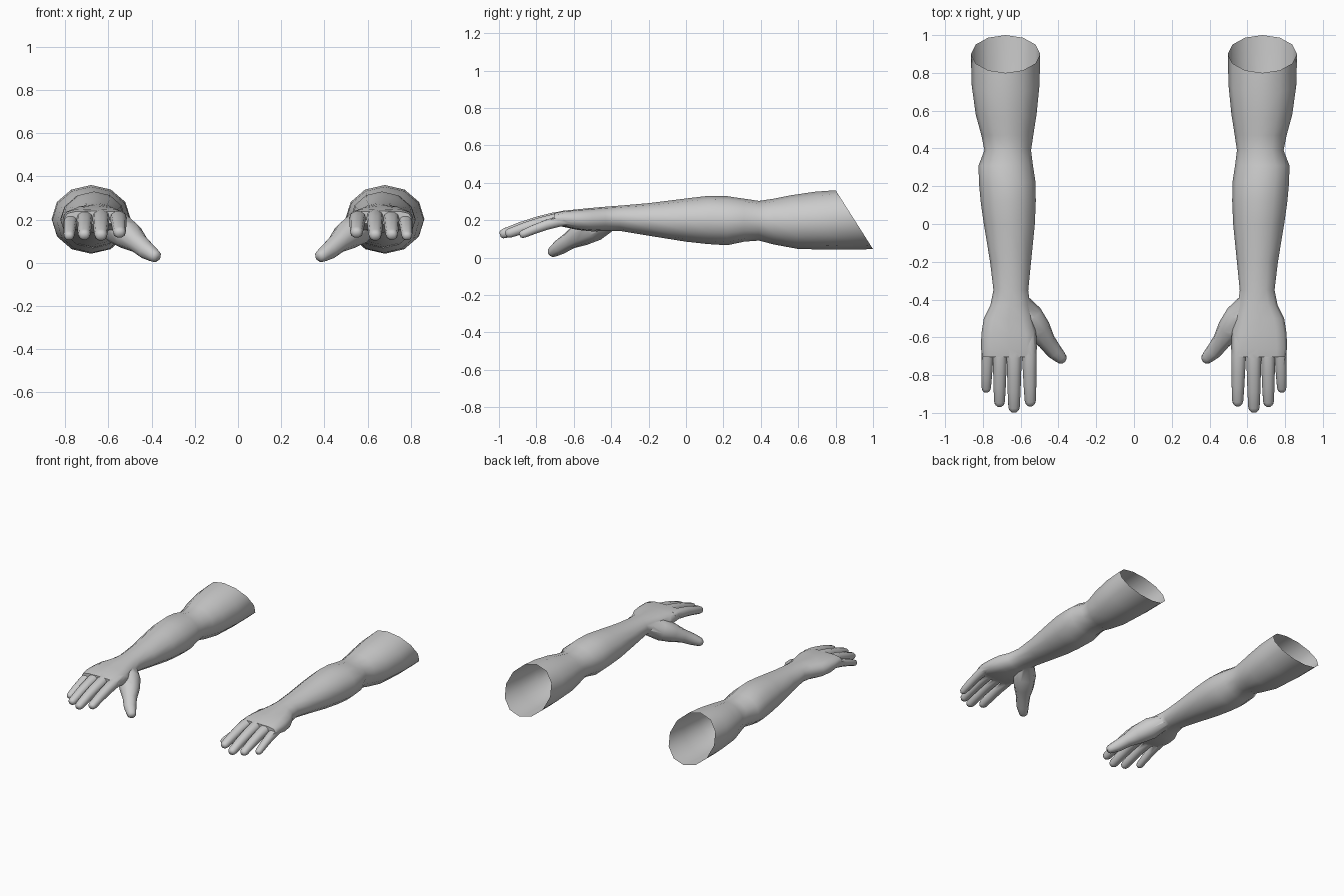
import bpy, bmesh, math
from mathutils import Vector

if "Cube" in bpy.data.objects:
    bpy.data.objects.remove(bpy.data.objects["Cube"])


def ring(c, side, up, a, b, n, p=1.0):
    """Closed (super)elliptical cross-section around c."""
    pts = []
    for i in range(n):
        t = 2 * math.pi * i / n
        u, v = math.cos(t), math.sin(t)
        u = math.copysign(abs(u) ** p, u)
        v = math.copysign(abs(v) ** p, v)
        pts.append(c + side * (a * u) + up * (b * v))
    return pts


def loft(name, rings):
    """Skin a closed solid over a list of rings."""
    bm = bmesh.new()
    rows = [[bm.verts.new(p) for p in r] for r in rings]
    n = len(rows[0])
    for r0, r1 in zip(rows, rows[1:]):
        for i in range(n):
            j = (i + 1) % n
            bm.faces.new((r0[i], r0[j], r1[j], r1[i]))
    bm.faces.new(rows[0])
    bm.faces.new(rows[-1])
    bmesh.ops.recalc_face_normals(bm, faces=bm.faces)
    me = bpy.data.meshes.new(name)
    bm.to_mesh(me)
    bm.free()
    ob = bpy.data.objects.new(name, me)
    bpy.context.collection.objects.link(ob)
    return ob


def digit(name, path, flat=1.0, n=10):
    """Tapered finger along (x, y, z, radius) points with a rounded tip."""
    pts = [Vector(p[:3]) for p in path]
    rad = [p[3] for p in path]
    d = (pts[-1] - pts[-2]).normalized()
    tip, r = pts[-1], rad[-1]
    for k, s in ((0.55, 0.85), (0.9, 0.5)):
        pts.append(tip + d * r * k)
        rad.append(r * s)
    rings = []
    for i, c in enumerate(pts):
        t = (pts[min(i + 1, len(pts) - 1)] - pts[max(i - 1, 0)]).normalized()
        side = t.cross(Vector((0, 0, 1))).normalized()
        up = side.cross(t)
        rings.append(ring(c, side, up, rad[i], rad[i] * flat, n, 0.9))
    return loft(name, rings)


# Arm and palm sections: y, x min, x max, z min, z max, backward slant, squareness
sections = [
    (0.90, 0.497, 0.863, 0.045, 0.360, 0.10, 1.0),
    (0.74, 0.500, 0.860, 0.042, 0.352, 0.05, 1.0),
    (0.58, 0.516, 0.838, 0.046, 0.333, 0.02, 1.0),
    (0.47, 0.533, 0.808, 0.070, 0.315, 0.0, 1.0),
    (0.39, 0.545, 0.792, 0.091, 0.303, 0.0, 1.0),
    (0.31, 0.535, 0.823, 0.085, 0.315, 0.0, 1.0),
    (0.22, 0.521, 0.821, 0.066, 0.328, 0.0, 1.0),
    (0.12, 0.520, 0.812, 0.072, 0.330, 0.0, 1.0),
    (0.00, 0.525, 0.795, 0.085, 0.316, 0.0, 1.0),
    (-0.20, 0.545, 0.762, 0.117, 0.291, 0.0, 1.0),
    (-0.35, 0.560, 0.744, 0.142, 0.278, 0.0, 0.95),
    (-0.43, 0.550, 0.760, 0.142, 0.272, 0.0, 0.9),
    (-0.50, 0.535, 0.795, 0.140, 0.266, 0.0, 0.8),
    (-0.58, 0.518, 0.808, 0.148, 0.258, 0.0, 0.7),
    (-0.66, 0.514, 0.810, 0.165, 0.250, 0.0, 0.65),
    (-0.705, 0.525, 0.802, 0.180, 0.240, 0.0, 0.65),
]
rings = []
for y, x0, x1, z0, z1, slant, p in sections:
    c = Vector(((x0 + x1) / 2, y, (z0 + z1) / 2))
    h = (z1 - z0) / 2
    rings.append(ring(c, Vector((1, 0, 0)), Vector((0, -slant / h, 1)), (x1 - x0) / 2, h, 12, p))
arm = loft("arms", rings)

# Four fingers: base x, tip x, tip y, radius, base height, tip height
parts = []
for name, xb, xt, yt, r, zb, zt in (
    ("index", 0.556, 0.549, -0.965, 0.036, 0.212, 0.142),
    ("middle", 0.634, 0.635, -0.998, 0.037, 0.217, 0.130),
    ("ring", 0.709, 0.712, -0.968, 0.035, 0.212, 0.132),
    ("little", 0.773, 0.782, -0.892, 0.030, 0.202, 0.127),
):
    yb, ye = -0.62, yt + r * 0.8
    path = []
    for f, s in ((0, 1.0), (0.25, 1.08), (0.5, 1.0), (0.75, 0.93), (1, 0.82)):
        z = zb + (zt - zb) * f ** 1.5
        path.append((xb + (xt - xb) * f, yb + (ye - yb) * f, z, r * s))
    parts.append(digit(name + "_finger", path, 0.92))

# Thumb
parts.append(digit("thumb", [
    (0.615, -0.40, 0.195, 0.050), (0.560, -0.49, 0.163, 0.078),
    (0.505, -0.562, 0.125, 0.068), (0.462, -0.622, 0.090, 0.048),
    (0.422, -0.675, 0.056, 0.042), (0.390, -0.706, 0.035, 0.033)], 0.95))

# Weld the digits to the palm
for part in parts:
    m = arm.modifiers.new(part.name, "BOOLEAN")
    m.operation, m.solver, m.object = "UNION", "EXACT", part
deps = bpy.context.evaluated_depsgraph_get()
welded = bpy.data.meshes.new_from_object(arm.evaluated_get(deps))
arm.modifiers.clear()
arm.data = welded
for part in parts:
    bpy.data.objects.remove(part)

# Open the upper-arm end
bm = bmesh.new()
bm.from_mesh(arm.data)
bm.normal_update()
ends = [f for f in bm.faces if f.normal.y > 0.6 and f.calc_center_median().y > 0.85]
bmesh.ops.delete(bm, geom=ends, context="FACES")
bm.to_mesh(arm.data)
bm.free()

# Smooth shading, then the mirrored second arm
bpy.ops.object.select_all(action="DESELECT")
arm.select_set(True)
bpy.context.view_layer.objects.active = arm
bpy.ops.object.shade_smooth_by_angle(angle=math.radians(50))
mirror = arm.modifiers.new("other_arm", "MIRROR")
mirror.use_axis = (True, False, False)
mirror.use_mirror_merge = False
